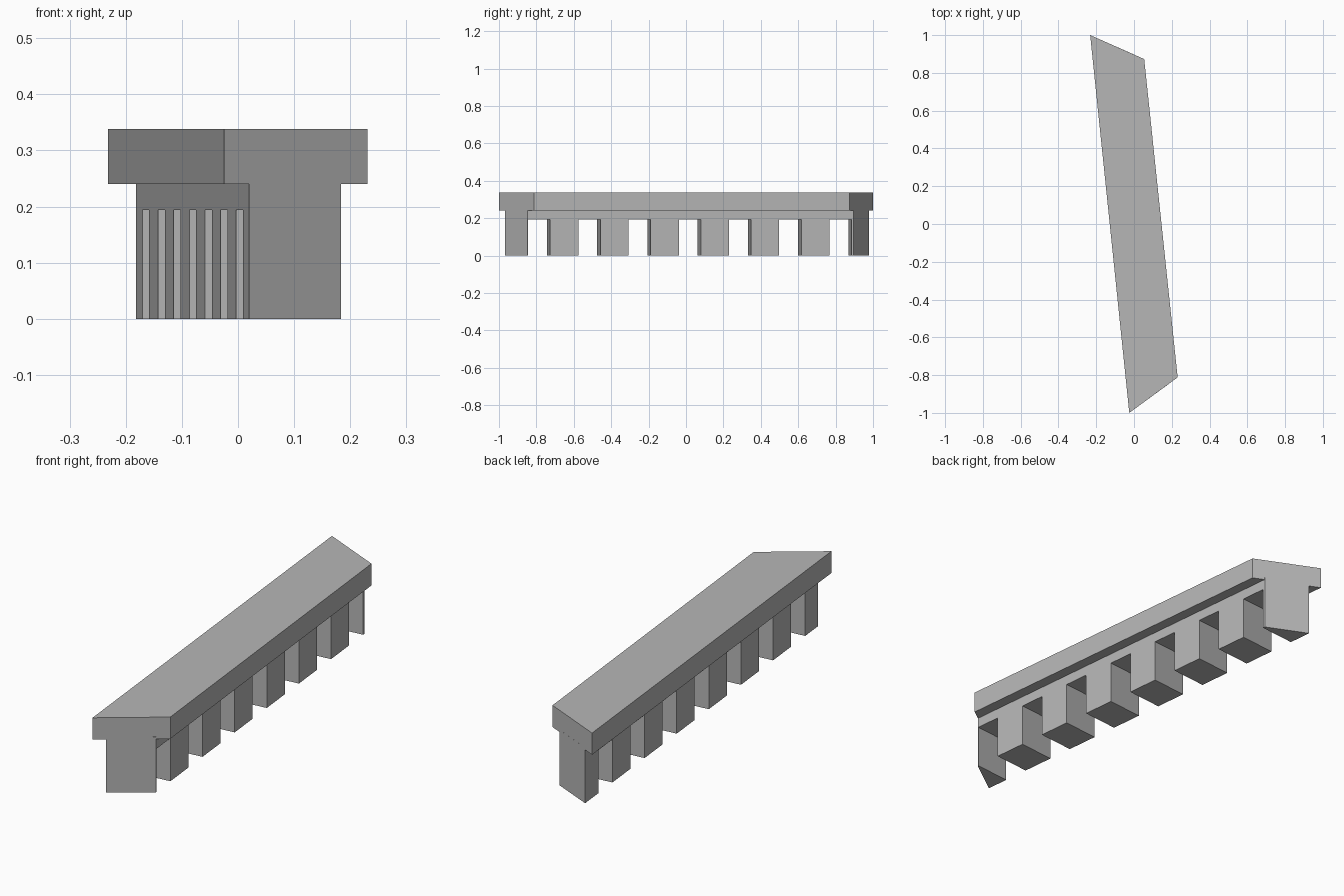
import bpy
import bmesh

if "Cube" in bpy.data.objects:
    bpy.data.objects.remove(bpy.data.objects["Cube"], do_unlink=True)

stone = bpy.data.materials.new("plain grey")
stone.use_nodes = True
GREY = (0.47, 0.47, 0.47, 1.0)
stone.diffuse_color = GREY
stone.node_tree.nodes["Principled BSDF"].inputs["Base Color"].default_value = GREY


def skin(name, side_a, side_b):
    """Closed solid spanning two matching outlines."""
    bm = bmesh.new()
    a = [bm.verts.new(p) for p in side_a]
    b = [bm.verts.new(p) for p in side_b]
    bm.faces.new(a)
    bm.faces.new(b[::-1])
    for i in range(len(a)):
        j = (i + 1) % len(a)
        bm.faces.new((a[i], b[i], b[j], a[j]))
    bmesh.ops.recalc_face_normals(bm, faces=bm.faces)
    mesh = bpy.data.meshes.new(name)
    bm.to_mesh(mesh)
    bm.free()
    mesh.materials.append(stone)
    obj = bpy.data.objects.new(name, mesh)
    bpy.context.collection.objects.link(obj)
    return obj


# Slanted top slab with mitred ends
DECK_BOTTOM, DECK_TOP = 0.24, 0.338
corners = [(-0.232, 1.0), (0.054, 0.873), (0.231, -0.812), (-0.025, -1.0)]
skin("top_slab",
     [(x, y, DECK_BOTTOM) for x, y in corners],
     [(x, y, DECK_TOP) for x, y in corners])

# Narrower wall below, cut by square openings straight across its width
OPENING_TOP = 0.194
OPENINGS, FIRST, PITCH, WIDTH = 7, -0.844, 0.2685, 0.118
SKEW = 0.0175


def wall_side(start, end, shift):
    """Comb-shaped outline of one long wall face."""
    def at(y, z):
        t = (y - start[1]) / (end[1] - start[1])
        return (start[0] + t * (end[0] - start[0]), y, z)

    pts = [at(start[1], 0)]
    for i in range(OPENINGS):
        y0 = FIRST + i * PITCH + shift
        y1 = y0 + WIDTH
        pts += [at(y0, 0), at(y0, OPENING_TOP), at(y1, OPENING_TOP), at(y1, 0)]
    pts += [at(end[1], 0), at(end[1], DECK_BOTTOM + 0.01),
            at(start[1], DECK_BOTTOM + 0.01)]
    return pts


skin("wall_with_openings",
     wall_side((0.02, -0.967), (-0.182, 0.978), -SKEW),
     wall_side((0.184, -0.847), (0.003, 0.896), 0))
